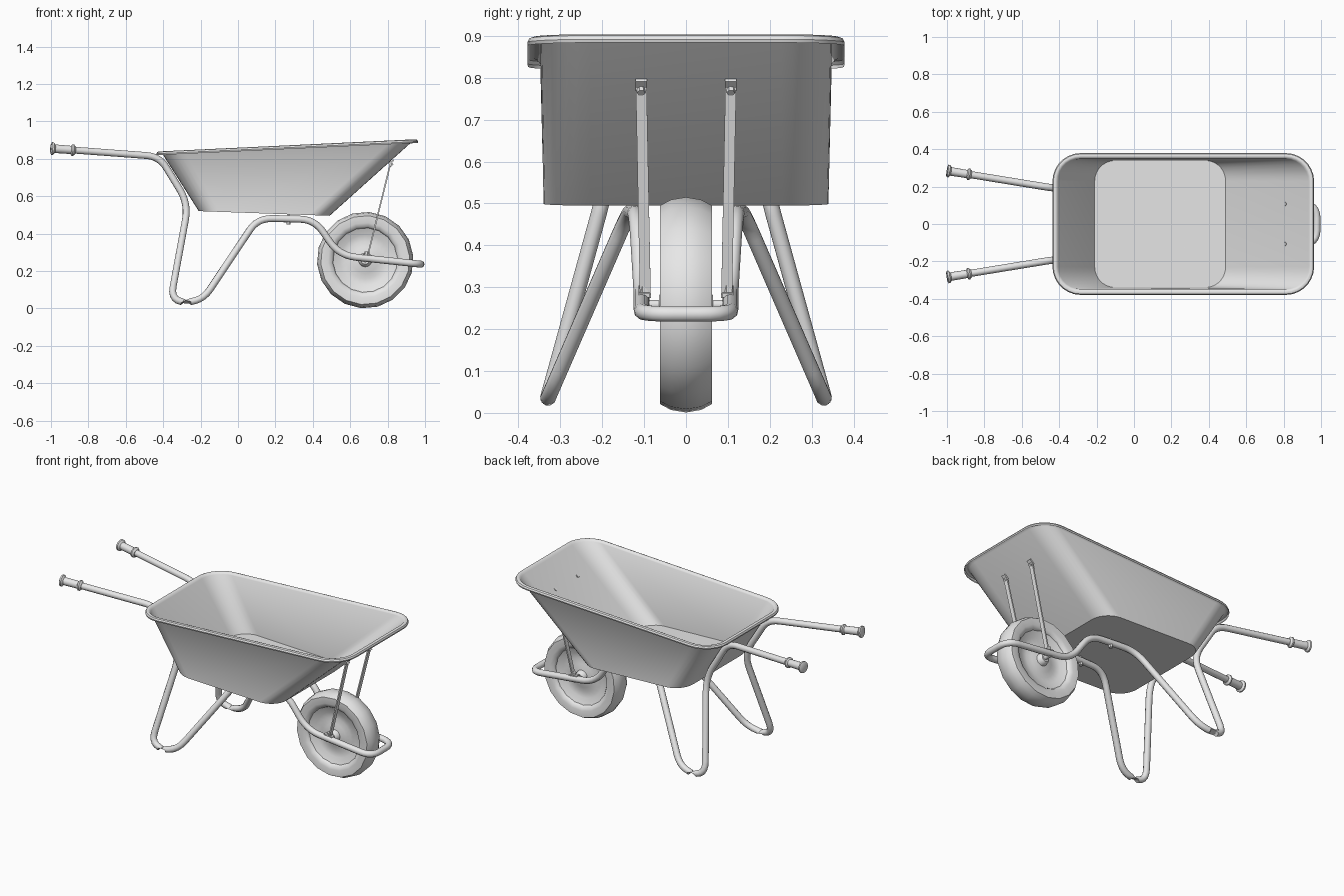
import bpy, bmesh, math
from mathutils import Vector

if "Cube" in bpy.data.objects:
    bpy.data.objects.remove(bpy.data.objects["Cube"], do_unlink=True)

GREY = (0.8, 0.8, 0.8, 1)
grey = bpy.data.materials.new("light grey metal")
grey.use_nodes = True
grey.diffuse_color = GREY
grey.node_tree.nodes["Principled BSDF"].inputs["Base Color"].default_value = GREY


def finish(obj, angle=40):
    """Give the part its colour and shading."""
    if not obj.data.materials:
        obj.data.materials.append(grey)
    bpy.ops.object.select_all(action='DESELECT')
    obj.select_set(True)
    bpy.context.view_layer.objects.active = obj
    if obj.type == 'CURVE':
        bpy.ops.object.convert(target='MESH')
    bpy.ops.object.shade_smooth_by_angle(angle=math.radians(angle))
    return obj


def add_mesh(name, bm, angle=40):
    mesh = bpy.data.meshes.new(name)
    bm.to_mesh(mesh)
    bm.free()
    obj = bpy.data.objects.new(name, mesh)
    bpy.context.collection.objects.link(obj)
    return finish(obj, angle)


def lathe(name, profile, origin, axis, sides, closed=False, angle=40):
    """Spin (radius, distance) pairs around an axis through origin."""
    axis, origin = Vector(axis).normalized(), Vector(origin)
    u = axis.orthogonal().normalized()
    v = axis.cross(u)
    bm = bmesh.new()
    rings = []
    for r, t in profile:
        rings.append([bm.verts.new(origin + axis * t + r * (
            u * math.cos(math.tau * i / sides) + v * math.sin(math.tau * i / sides)))
            for i in range(sides)])
    pairs = list(zip(rings, rings[1:]))
    if closed:
        pairs.append((rings[-1], rings[0]))
    else:
        bm.faces.new(rings[0])
        bm.faces.new(rings[-1])
    for a, b in pairs:
        for i in range(sides):
            j = (i + 1) % sides
            bm.faces.new((a[i], a[j], b[j], b[i]))
    bmesh.ops.recalc_face_normals(bm, faces=bm.faces[:])
    return add_mesh(name, bm, angle)


def rounded_path(corners, steps=6):
    """Round each (x, y, z, radius) corner of a path."""
    pts = [Vector(c[:3]) for c in corners]
    out = [pts[0]]
    for i in range(1, len(pts) - 1):
        p, r = pts[i], corners[i][3]
        a = p + (pts[i - 1] - p).normalized() * r
        b = p + (pts[i + 1] - p).normalized() * r
        for k in range(steps + 1):
            t = k / steps
            out.append(a * (1 - t) ** 2 + p * 2 * t * (1 - t) + b * t * t)
    return out + [pts[-1]]


def tube(name, points, radius):
    curve = bpy.data.curves.new(name, 'CURVE')
    curve.dimensions = '3D'
    curve.bevel_depth = radius
    curve.bevel_resolution = 3
    curve.use_fill_caps = True
    spline = curve.splines.new('POLY')
    spline.points.add(len(points) - 1)
    for sp, p in zip(spline.points, points):
        sp.co = (*p, 1)
    obj = bpy.data.objects.new(name, curve)
    bpy.context.collection.objects.link(obj)
    return finish(obj, 50)


def bar(name, a, b, width, thick):
    """Flat strip from a to b, wide along y."""
    a, b = Vector(a), Vector(b)
    d = (b - a).normalized()
    side = (Vector((0, 1, 0)) - d * d.y).normalized() * width / 2
    depth = d.cross(side).normalized() * thick / 2
    bm = bmesh.new()
    for end in (a, b):
        for s, t in ((-1, -1), (1, -1), (1, 1), (-1, 1)):
            bm.verts.new(end + side * s + depth * t)
    bmesh.ops.convex_hull(bm, input=bm.verts[:])
    bmesh.ops.recalc_face_normals(bm, faces=bm.faces[:])
    return add_mesh(name, bm, 30)


# Tray: one open sheet of rounded rectangles with a rolled rim
def tray_ring(bm, x0, x1, half, radius, z0, z1, steps=7):
    ring = []
    centres = ((x1 - radius, half - radius), (x0 + radius, half - radius),
               (x0 + radius, radius - half), (x1 - radius, radius - half))
    for q, (cx, cy) in enumerate(centres):
        for k in range(steps + 1):
            ang = (q + k / steps) * math.pi / 2
            x, y = cx + radius * math.cos(ang), cy + radius * math.sin(ang)
            ring.append(bm.verts.new((x, y, z0 + (z1 - z0) * (x - x0) / (x1 - x0))))
    return ring


bm = bmesh.new()
rings = [tray_ring(bm, -0.21, 0.49, 0.34, 0.11, 0.52, 0.495)]
for out, up in ((0, 0), (0.007, 0.009), (0.016, 0.012), (0.026, 0.009), (0.031, 0), (0.029, -0.008)):
    rings.append(tray_ring(bm, -0.405 - out, 0.932 + out, 0.348 + out, 0.12 + out,
                           0.827 + up, 0.892 + up))
bm.faces.new(rings[0])
for low, high in zip(rings, rings[1:]):
    for i in range(len(low)):
        j = (i + 1) % len(low)
        bm.faces.new((low[i], high[i], high[j], low[j]))
add_mesh("tray", bm)

# Frame: one bent tube forming handles, legs and wheel guard
half_path = [(-0.985, 0.282, 0.854, 0), (-0.42, 0.19, 0.812, 0.07), (-0.265, 0.185, 0.56, 0.09),
             (-0.362, 0.33, 0.034, 0.085), (-0.195, 0.33, 0.034, 0.085),
             (0.105, 0.135, 0.482, 0.08), (0.41, 0.118, 0.475, 0.08),
             (0.54, 0.106, 0.283, 0.09), (0.978, 0.106, 0.236, 0.075)]
mirrored = [(x, -y, z, r) for x, y, z, r in reversed(half_path)]
tube("frame_tube", rounded_path(half_path + mirrored), 0.019)

# Wheel
HUB = (0.68, 0, 0.258)
tyre_half = [(0.172, 0.042), (0.18, 0.054), (0.2, 0.062), (0.238, 0.062), (0.252, 0.036)]
lathe("tyre", tyre_half + [(0.258, 0)] + [(r, -t) for r, t in reversed(tyre_half)],
      HUB, (0, 1, 0), 18, closed=True, angle=60)
rim_half = [(0.022, 0.065), (0.03, 0.058), (0.036, 0.036), (0.07, 0.03),
            (0.1, 0.022), (0.135, 0.026), (0.165, 0.04), (0.176, 0.044)]
lathe("wheel_rim", rim_half + [(r, -t) for r, t in reversed(rim_half)], HUB, (0, 1, 0), 24)
lathe("axle", [(0.012, -0.112), (0.012, 0.112)], HUB, (0, 1, 0), 12)

# Paired parts
wall_normal = Vector((-0.68, 0, 0.73))
for s, side in ((1, "back"), (-1, "front")):
    # Handle grips with end and guard flanges
    lathe(f"{side}_grip", [(0.026, 0), (0.034, 0.004), (0.034, 0.013), (0.023, 0.022),
                           (0.022, 0.108), (0.031, 0.114), (0.031, 0.122), (0.021, 0.132)],
          (-1, s * 0.2845, 0.855), (0.565, s * -0.092, -0.042), 14)
    # Stays between the axle and the tray
    bar(f"{side}_stay", (0.692, s * 0.097, 0.275), (0.818, s * 0.107, 0.785), 0.026, 0.008)
    bar(f"{side}_stay_top_tab", (0.81, s * 0.107, 0.772), (0.833, s * 0.107, 0.794), 0.028, 0.008)
    bar(f"{side}_stay_foot", (0.66, s * 0.1, 0.288), (0.715, s * 0.1, 0.281), 0.026, 0.01)
    # Bolts
    lathe(f"{side}_tray_bolt", [(0.01, -0.022), (0.01, 0.006)],
          (0.81, s * 0.107, 0.78), wall_normal, 6, angle=30)
    lathe(f"{side}_axle_nut", [(0.014, 0), (0.014, 0.02)],
          (0.69, s * 0.1, 0.284), (0, 0, 1), 6, angle=30)
    lathe(f"{side}_floor_bolt", [(0.012, 0.447), (0.012, 0.465), (0.006, 0.465), (0.006, 0.506)],
          (0.27, s * 0.126, 0), (0, 0, 1), 6, angle=30)
